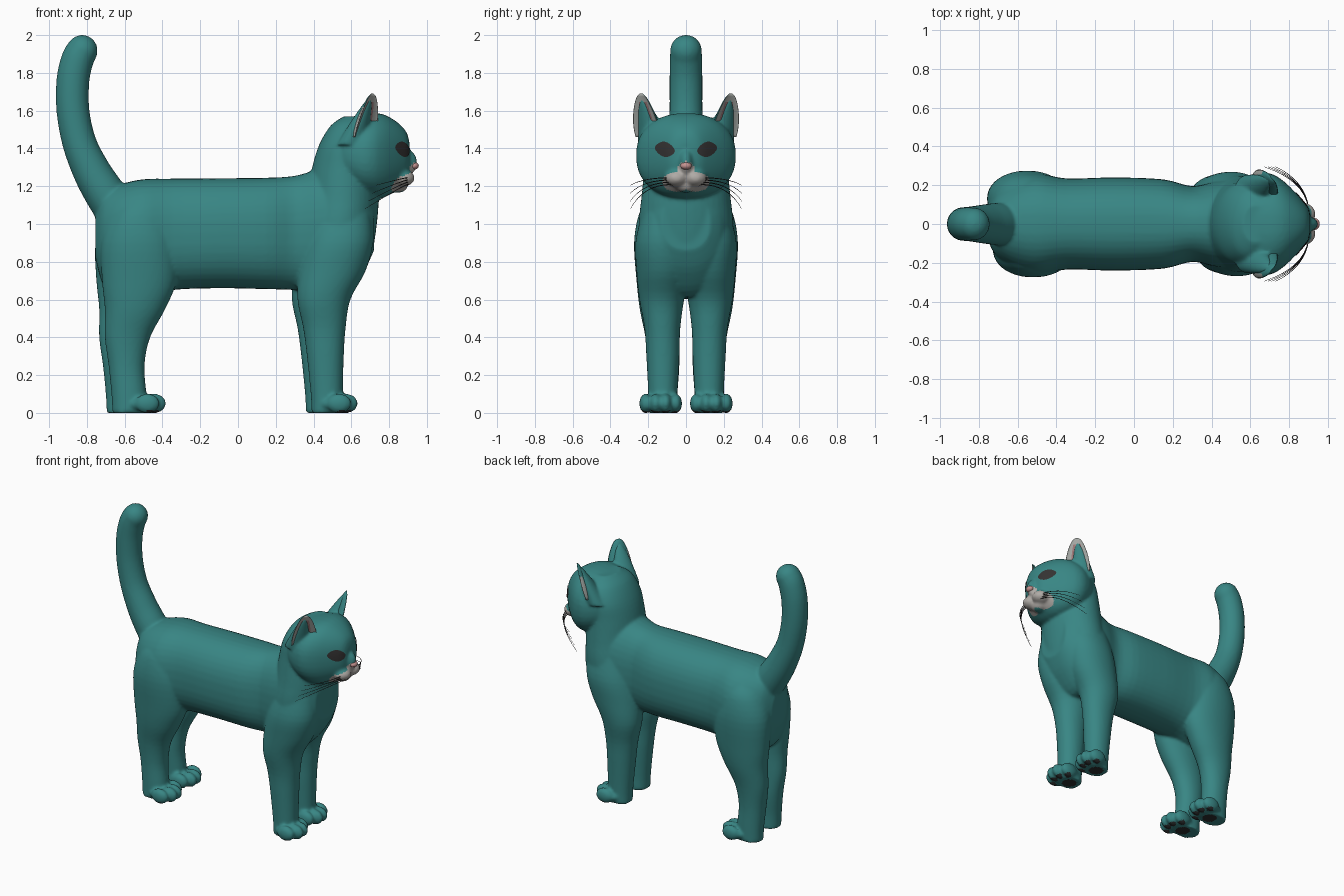
import bpy, bmesh, math
from mathutils import Vector, Matrix
from mathutils.bvhtree import BVHTree

if "Cube" in bpy.data.objects:
    bpy.data.objects.remove(bpy.data.objects["Cube"])


def material(name, rgb):
    m = bpy.data.materials.new(name)
    m.diffuse_color = (*rgb, 1)
    m.use_nodes = True
    m.node_tree.nodes["Principled BSDF"].inputs["Base Color"].default_value = m.diffuse_color
    return m


FUR = material("teal fur", (0.04, 0.238, 0.232))
LIGHT = material("pale muzzle", (0.43, 0.405, 0.38))
PAD = material("dark pads", (0.025, 0.027, 0.027))
EYE = material("dark eyes", (0.034, 0.032, 0.032))
NOSE = material("pink nose", (0.55, 0.29, 0.28))
EAR_GREY = material("ear grey", (0.38, 0.40, 0.38))
EAR_PINK = material("ear pink", (0.34, 0.19, 0.19))


def spline(rows, steps=4):
    """Catmull-Rom interpolation of a table of rows."""
    out = []
    for i in range(len(rows) - 1):
        a, b = rows[max(i - 1, 0)], rows[i]
        c, d = rows[i + 1], rows[min(i + 2, len(rows) - 1)]
        for k in range(steps):
            t = k / steps
            out.append([0.5 * (2 * q + (r - p) * t + (2 * p - 5 * q + 4 * r - s) * t * t
                               + (3 * q - p - 3 * r + s) * t ** 3)
                        for p, q, r, s in zip(a, b, c, d)])
    return out + [list(rows[-1])]


def loft(bm, rings, power=2.0, n=40):
    """Closed skin over rings of (centre, u axis, v axis)."""
    def se(v):
        return math.copysign(abs(v) ** (2 / power), v)
    loops = []
    for c, u, v in rings:
        loops.append([bm.verts.new(c + u * se(math.cos(2 * math.pi * i / n))
                                   + v * se(math.sin(2 * math.pi * i / n))) for i in range(n)])
    for a, b in zip(loops, loops[1:]):
        for i in range(n):
            bm.faces.new((a[i], a[(i + 1) % n], b[(i + 1) % n], b[i]))
    bm.faces.new(loops[0][::-1])
    bm.faces.new(loops[-1])


def along_x(rows):
    return [(Vector((x, 0, (a + b) / 2)), Vector((0, w, 0)), Vector((0, 0, (b - a) / 2)))
            for x, a, b, w in spline(rows)]


def along_z(rows, side=1, dx=0):
    return [(Vector(((a + b) / 2 + dx, side * (c + d) / 2, z)), Vector(((b - a) / 2, 0, 0)),
             Vector((0, (d - c) / 2, 0))) for z, a, b, c, d in spline(rows)]


def ball(bm, loc, size):
    bmesh.ops.create_uvsphere(bm, u_segments=24, v_segments=14, radius=1,
                              matrix=Matrix.Translation(loc) @ Matrix.Diagonal((*size, 1)))


def make(name, bm, mats):
    me = bpy.data.meshes.new(name)
    bm.to_mesh(me)
    bm.free()
    for m in mats:
        me.materials.append(m)
    for p in me.polygons:
        p.use_smooth = True
    ob = bpy.data.objects.new(name, me)
    bpy.context.collection.objects.link(ob)
    return ob


bm = bmesh.new()
# Torso: x, bottom, top, half width
loft(bm, along_x([(-.755, .82, 1.05, .08), (-.71, .67, 1.16, .165), (-.62, .61, 1.21, .23),
                  (-.5, .61, 1.237, .262), (-.35, .65, 1.24, .235), (-.1, .66, 1.242, .24),
                  (.15, .655, 1.245, .23), (.3, .65, 1.255, .195), (.42, .63, 1.29, .22),
                  (.55, .62, 1.33, .235), (.66, .74, 1.28, .2), (.72, .86, 1.15, .13)]), 2.35)
# Neck and chest: z, back, front, half width
loft(bm, along_z([(.75, .36, .66, -.18, .18), (.85, .34, .71, -.235, .235),
                  (1.0, .35, .735, -.25, .25), (1.15, .37, .745, -.235, .235),
                  (1.3, .393, .73, -.22, .22), (1.42, .43, .7, -.21, .21),
                  (1.52, .49, .7, -.17, .17), (1.57, .56, .69, -.1, .1)]))
# Head, muzzle, chin and bridge of the nose
loft(bm, along_x([(.48, 1.25, 1.48, .14), (.56, 1.2, 1.55, .225), (.65, 1.15, 1.577, .262),
                  (.715, 1.135, 1.587, .256), (.77, 1.14, 1.58, .222), (.82, 1.165, 1.555, .175),
                  (.865, 1.2, 1.52, .125), (.895, 1.24, 1.48, .085), (.908, 1.28, 1.43, .05)]), 2.3)
for s in (1, -1):
    ball(bm, (.868, s * .05, 1.243), (.068, .062, .046))
ball(bm, (.845, 0, 1.205), (.055, .06, .04))
ball(bm, (.883, 0, 1.325), (.066, .04, .075))
# Full ear backs rising from the head
for s in (1, -1):
    loft(bm, [(Vector((.60, .165 * s, 1.42)).lerp(Vector((.70, .23 * s, 1.672)), h),
               Vector((.5, -.82 * s, 0)) * (.008 + .09 * (1 - h) ** .65),
               Vector((.82, .5 * s, 0)) * (.006 + .07 * (1 - h) ** .8))
              for h in [i / 10 for i in range(11)]])
# Tail: x, z, radius, with rounded ends
tail = spline([(-.64, 1.06, .11), (-.71, 1.17, .108), (-.775, 1.28, .1), (-.84, 1.43, .09),
               (-.874, 1.6, .087), (-.874, 1.76, .087), (-.85, 1.87, .086), (-.825, 1.918, .083)])
rings = []
for i, (x, z, r) in enumerate(tail):
    p, q = tail[max(i - 1, 0)], tail[min(i + 1, len(tail) - 1)]
    t = Vector((q[0] - p[0], 0, q[1] - p[1])).normalized()
    rings.append((Vector((x, 0, z)), Vector((0, r, 0)), Vector((-t.z, 0, t.x)) * r))
loft(bm, rings)
ball(bm, (-.825, 0, 1.918), (.082, .084, .083))
# Legs: z, back, front, inner, outer
HIND = [(.0, -.68, -.5, .045, .2), (.1, -.685, -.5, .045, .2), (.25, -.7, -.51, .035, .2),
        (.4, -.72, -.48, .035, .215), (.55, -.72, -.4, .025, .245), (.7, -.735, -.34, .01, .262),
        (.9, -.74, -.33, -.02, .275), (1.05, -.69, -.38, -.02, .25), (1.13, -.62, -.44, .03, .2)]
FRONT = [(.0, .375, .54, .045, .2), (.1, .37, .54, .045, .2), (.3, .35, .545, .035, .21),
         (.45, .33, .555, .03, .22), (.6, .3, .58, .01, .247), (.75, .31, .66, -.02, .262),
         (.9, .345, .7, -.02, .268), (1.05, .39, .69, 0, .235)]
toes = []
for s in (1, -1):
    for rows, tip in ((HIND, -.405), (FRONT, .61)):
        dx = -.015 * s
        loft(bm, along_z(rows, s, dx), 2.1)
        # Paw with four toes
        ball(bm, (tip - .11 + dx, s * .13, .045), (.1, .105, .045))
        toes.append((tip - .15 + dx, s * .125, .05))
        for k, back in ((-1.5, .035), (-.5, 0), (.5, 0), (1.5, .035)):
            c = (tip - .055 - back + dx, s * (.134 + k * .053), .05)
            ball(bm, c, (.065, .034, .052))
            toes.append((c[0] + .01, c[1], .024))
bmesh.ops.recalc_face_normals(bm, faces=bm.faces)

# Fuse all of it into one smooth skin
cat = make("cat_body", bm, [FUR, LIGHT, PAD])
mod = cat.modifiers.new("fuse", 'REMESH')
mod.mode, mod.voxel_size, mod.use_smooth_shade = 'VOXEL', .010, True
mod = cat.modifiers.new("soften", 'SMOOTH')
mod.factor, mod.iterations = .5, 6
dg = bpy.context.evaluated_depsgraph_get()
skin = bpy.data.meshes.new_from_object(cat.evaluated_get(dg))
cat.modifiers.clear()
cat.data = skin
skin.materials.clear()
for m in (FUR, LIGHT, PAD):
    skin.materials.append(m)
for v in skin.vertices:
    v.co.z = max(v.co.z, 0)
# Pale muzzle and dark paw pads by position
for p in skin.polygons:
    x, y, z = p.center
    p.use_smooth = True
    p.material_index = 0
    if x > .79 and (((abs(y) - .05) / .076) ** 2 + ((z - 1.222) / .052) ** 2 < 1
                    or (y / .045) ** 2 + ((z - 1.285) / .045) ** 2 < 1):
        p.material_index = 1
    elif z < .025 and p.normal.z < -.5 and any(
            math.hypot(x - a, y - b) < r for a, b, r in toes):
        p.material_index = 2
bm = bmesh.new()
bm.from_mesh(skin)
tree = BVHTree.FromBMesh(bm)
bm.free()

# Nose
bm = bmesh.new()
ball(bm, (.932, 0, 1.308), (.025, .03, .02))
make("nose", bm, [NOSE])

for s, side in ((1, "left"), (-1, "right")):
    # Eye: almond plate laid on the face
    bm = bmesh.new()
    loops = []
    for r in (.05, .35, .7, 1):
        loop = []
        for i in range(28):
            a = 2 * math.pi * i / 28
            cy, cz = .052 * r * math.cos(a), .04 * r * math.sin(a) * (1 - .3 * math.cos(a) ** 2)
            o = Vector((2, s * (.11 + cy), 1.395 + cz + .15 * cy))
            hit, nor, _, _ = tree.ray_cast(o, Vector((-1, 0, 0)))
            loop.append(bm.verts.new(hit + nor * .004))
        loops.append(loop)
    bm.faces.new(loops[0])
    for a, b in zip(loops, loops[1:]):
        for i in range(28):
            bm.faces.new((a[i], b[i], b[(i + 1) % 28], a[(i + 1) % 28]))
    bmesh.ops.recalc_face_normals(bm, faces=bm.faces)
    if sum(f.normal.x for f in bm.faces) < 0:
        bmesh.ops.reverse_faces(bm, faces=bm.faces)
    make(side + "_eye", bm, [EYE])

    # Ear: crescent section, hollow side facing forward and outward
    bm = bmesh.new()
    n, rows, loops = 32, 16, []
    across, out = Vector((.62, -.78 * s, 0)), Vector((.78, .62 * s, 0))
    for j in range(rows + 1):
        h = j / rows
        w = .01 + .098 * (1 - h) ** .6 * (1 - .25 * (1 - h) ** 3)
        c = Vector((.655, .188 * s, 1.46)).lerp(Vector((.71, .236 * s, 1.69)), h)
        loop = []
        for i in range(n):
            a = 2 * math.pi * i / n
            d = math.sin(a) * (-.2 if math.sin(a) > 0 else .65) * w
            loop.append(bm.verts.new(c + across * (w * math.cos(a)) + out * (d + .25 * w)))
        loops.append(loop)
    for j in range(rows):
        for i in range(n):
            k = (i + 1) % n
            f = bm.faces.new((loops[j][i], loops[j][k], loops[j + 1][k], loops[j + 1][i]))
            x = math.cos(2 * math.pi * (i + .5) / n)
            if i < n // 2:
                f.material_index = 2 if abs(x) < .58 and 4 <= j < 13 else 1
            elif x < -.85 and j < 11:
                f.material_index = 1
    bm.faces.new(loops[0])
    bm.faces.new(loops[-1])
    bmesh.ops.recalc_face_normals(bm, faces=bm.faces)
    make(side + "_ear", bm, [FUR, EAR_GREY, EAR_PINK])

    # Whiskers: thin drooping curves
    cu = bpy.data.curves.new(side + "_whiskers", 'CURVE')
    cu.dimensions, cu.bevel_depth, cu.bevel_resolution = '3D', .0025, 0
    for k in range(4):
        sp = cu.splines.new('POLY')
        sp.points.add(8)
        for i, pt in enumerate(sp.points):
            t = i / 8
            pt.co = (.9 - .04 * t - (.13 + .02 * k) * t * t, s * (.08 + .29 * t - .075 * t * t),
                     1.245 - .012 * k - (.04 + .03 * k) * t * t, 1)
            pt.radius = 1.2 - .8 * t
    cu.materials.append(EYE)
    bpy.context.collection.objects.link(bpy.data.objects.new(side + "_whiskers", cu))
